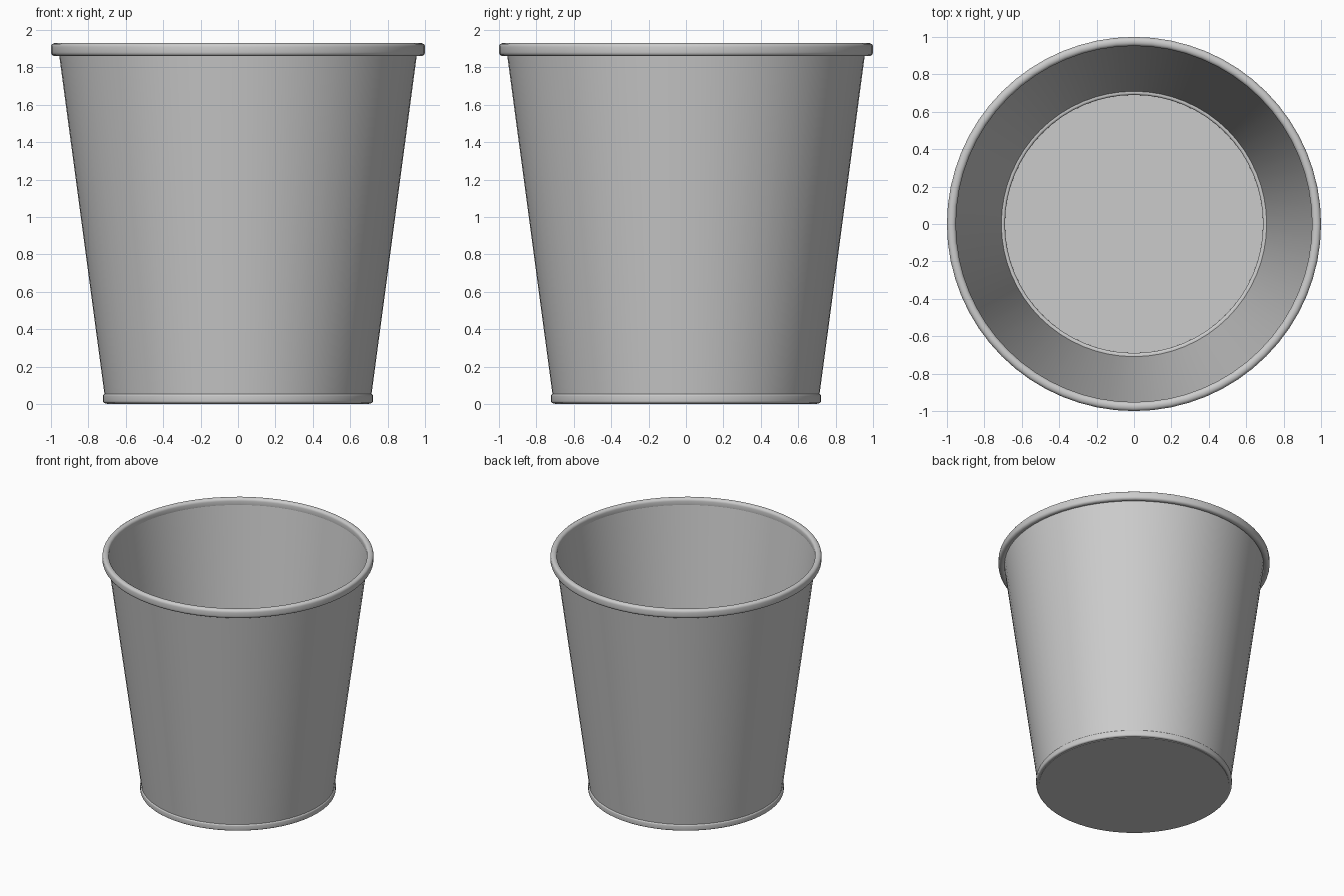
import bpy, bmesh, math

if "Cube" in bpy.data.objects:
    bpy.data.objects.remove(bpy.data.objects["Cube"])

SEGMENTS = 64


def lathe(name, profile, closed=True):
    """Spin an (r, z) profile around the z axis."""
    bm = bmesh.new()
    rings = []
    for r, z in profile:
        rings.append([bm.verts.new((r * math.cos(2 * math.pi * i / SEGMENTS),
                                    r * math.sin(2 * math.pi * i / SEGMENTS), z))
                      for i in range(SEGMENTS)])
    pairs = list(zip(rings, rings[1:] + rings[:1])) if closed else list(zip(rings, rings[1:]))
    for a, b in pairs:
        for i in range(SEGMENTS):
            j = (i + 1) % SEGMENTS
            bm.faces.new((a[i], a[j], b[j], b[i]))
    if not closed:
        bm.faces.new(rings[0])
        bm.faces.new(rings[-1])
    bmesh.ops.recalc_face_normals(bm, faces=bm.faces)
    mesh = bpy.data.meshes.new(name)
    bm.to_mesh(mesh)
    bm.free()
    obj = bpy.data.objects.new(name, mesh)
    bpy.context.collection.objects.link(obj)
    bpy.ops.object.select_all(action='DESELECT')
    obj.select_set(True)
    bpy.context.view_layer.objects.active = obj
    bpy.ops.object.shade_smooth_by_angle(angle=math.radians(40))
    return obj


def rounded_band(r0, r1, z0, z1, radius, steps=4):
    """Rounded rectangle cross-section, counter-clockwise."""
    corners = [(r1 - radius, z0 + radius, -90), (r1 - radius, z1 - radius, 0),
               (r0 + radius, z1 - radius, 90), (r0 + radius, z0 + radius, 180)]
    points = []
    for cx, cz, start in corners:
        for k in range(steps + 1):
            a = math.radians(start + 90 * k / steps)
            points.append((cx + radius * math.cos(a), cz + radius * math.sin(a)))
    return points


# Thin tapered wall
lathe("bucket_wall", [(0.711, 0.03), (0.960, 1.895), (0.955, 1.895), (0.706, 0.03)])

# Rolled lip and base band
lathe("top_rim", rounded_band(0.952, 1.0, 1.86, 1.93, 0.021))
lathe("base_band", rounded_band(0.69, 0.722, 0.004, 0.055, 0.012))

# Floor plate
lathe("floor", [(0.70, 0.0), (0.70, 0.012)], closed=False)
